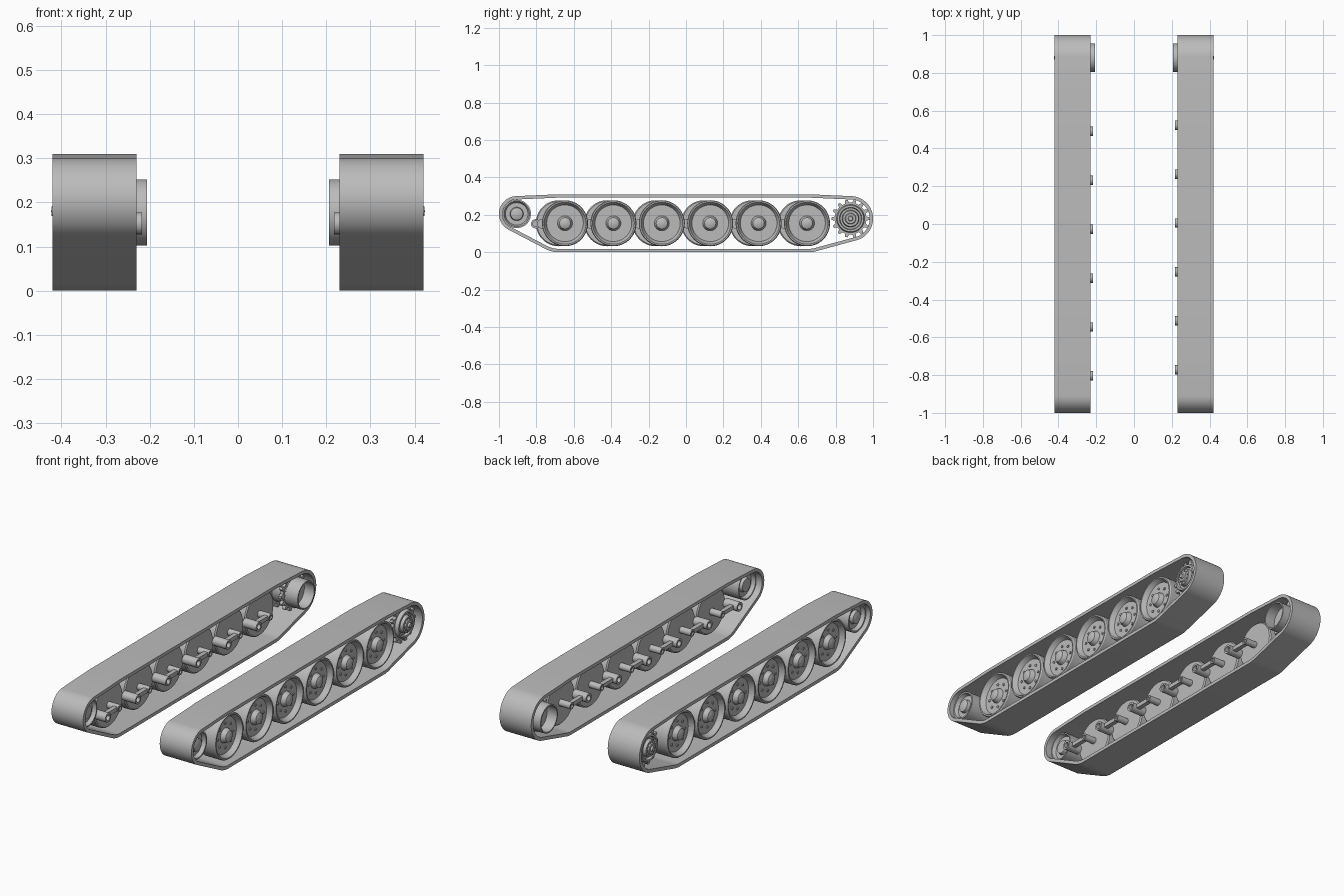
import bpy, bmesh, math
from mathutils import Vector

if "Cube" in bpy.data.objects:
    bpy.data.objects.remove(bpy.data.objects["Cube"])

steel = bpy.data.materials.new("grey_steel")
steel.use_nodes = True
GREY = (0.5, 0.5, 0.5, 1)
steel.diffuse_color = GREY
steel.node_tree.nodes["Principled BSDF"].inputs["Base Color"].default_value = GREY


def finish(name, bm, side, smooth=True):
    """Mirror to the wanted side, fix normals and link the object."""
    bmesh.ops.remove_doubles(bm, verts=bm.verts, dist=1e-5)
    for v in bm.verts:
        v.co.x *= side
    bmesh.ops.recalc_face_normals(bm, faces=bm.faces)
    me = bpy.data.meshes.new(name)
    bm.to_mesh(me)
    bm.free()
    me.materials.append(steel)
    ob = bpy.data.objects.new(name, me)
    bpy.context.collection.objects.link(ob)
    if smooth:
        bpy.ops.object.select_all(action='DESELECT')
        ob.select_set(True)
        bpy.context.view_layer.objects.active = ob
        bpy.ops.object.shade_smooth_by_angle(angle=math.radians(30))
    return ob


def lathe(bm, profile, y, z, steps=40):
    """Revolve (x, radius) points around an axle parallel to x."""
    verts = [bm.verts.new((x, y, z + r)) for x, r in profile]
    edges = [bm.edges.new(p) for p in zip(verts, verts[1:])]
    bmesh.ops.spin(bm, geom=verts + edges, cent=(0, y, z), axis=(1, 0, 0),
                   angle=math.tau, steps=steps, use_merge=True)
    bmesh.ops.remove_doubles(bm, verts=bm.verts, dist=1e-5)


def loop_prism(bm, outer, inner, x0, x1):
    """Closed band between two (y, z) outlines, extruded along x."""
    rings = [[bm.verts.new((x, y, z)) for y, z in pts]
             for pts, x in ((outer, x0), (outer, x1), (inner, x1), (inner, x0))]
    n = len(outer)
    for a, b in zip(rings, rings[1:] + rings[:1]):
        for i in range(n):
            j = (i + 1) % n
            bm.faces.new((a[i], a[j], b[j], b[i]))


def bolts(bm, y, z, x0, x1, ring, count, r):
    for i in range(count):
        a = math.tau * i / count
        lathe(bm, [(x0, 0), (x0, r), (x1, r), (x1, 0)],
              y + ring * math.cos(a), z + ring * math.sin(a), 8)


IDLER = (-0.905, 0.205)
DRIVE = (0.88, 0.18)
X_IN, X_OUT = 0.23, 0.42
# circles the belt wraps around: centre y, centre z, radius
WRAP = [(*IDLER, 0.095), (*DRIVE, 0.12), (-0.68, 0.155, 0.155), (0.655, 0.155, 0.155)]


def wrap_outline(inset, count=144):
    pts = []
    for i in range(count):
        a = math.tau * (i + 0.5) / count
        d = Vector((math.cos(a), math.sin(a)))
        y, z, r = max(WRAP, key=lambda c: c[0] * d.x + c[1] * d.y + c[2])
        pts.append((y + (r - inset) * d.x, z + (r - inset) * d.y))
    return pts


def gear_outline(root, tip, teeth):
    pts = []
    for i in range(teeth):
        for f, r in ((-0.30, root), (-0.14, tip), (0.14, tip), (0.30, root)):
            a = math.tau * (i + f) / teeth
            pts.append((DRIVE[0] + r * math.cos(a), DRIVE[1] + r * math.sin(a)))
    return pts


def road_wheel(name, y, z, side):
    bm = bmesh.new()
    lathe(bm, [(0.30, 0), (0.30, 0.117), (0.306, 0.123), (0.396, 0.123), (0.402, 0.119),
               (0.402, 0.112), (0.375, 0.098), (0.375, 0.040), (0.388, 0.036),
               (0.400, 0.030), (0.406, 0.016), (0.408, 0)], y, z, 48)
    bolts(bm, y, z, 0.374, 0.380, 0.066, 8, 0.007)
    finish(name, bm, side)


def swing_arm(name, y0, y1, z, side):
    bm = bmesh.new()
    # hollow pivot stub, axle pin and the bar joining them
    lathe(bm, [(0.30, 0), (0.30, 0.025), (0.217, 0.025), (0.217, 0.015),
               (0.235, 0.015), (0.235, 0)], y0, z, 16)
    lathe(bm, [(0.31, 0), (0.31, 0.018), (0.232, 0.018), (0.232, 0.010),
               (0.240, 0.010), (0.240, 0)], y1, z, 16)
    bar = bmesh.ops.create_cube(bm, size=1)["verts"]
    for v in bar:
        v.co = Vector((0.25 + v.co.x * 0.024, (y0 + y1) / 2 + v.co.y * (y1 - y0 - 0.03),
                       z + v.co.z * 0.022))
    finish(name, bm, side)


def track(label, side, shift):
    # belt
    bm = bmesh.new()
    loop_prism(bm, wrap_outline(0), wrap_outline(0.018), X_IN, X_OUT)
    finish(label + "_belt", bm, side)

    # road wheels with trailing arms
    for i in range(6):
        y = -0.647 + i * 0.2588 + shift
        road_wheel(f"{label}_road_wheel_{i + 1}", y, 0.155, side)
        swing_arm(f"{label}_swing_arm_{i + 1}", y - 0.124, y, 0.152, side)

    # front idler
    bm = bmesh.new()
    lathe(bm, [(0.27, 0), (0.27, 0.035), (0.285, 0.040), (0.285, 0.062), (0.265, 0.070),
               (0.265, 0.076), (0.395, 0.076), (0.395, 0.068), (0.375, 0.060),
               (0.375, 0.036), (0.393, 0.033), (0.399, 0.018), (0.40, 0)], *IDLER)
    finish(label + "_idler_wheel", bm, side)

    # drive sprocket: drum, two toothed rings, bolted hub
    bm = bmesh.new()
    lathe(bm, [(0.28, 0), (0.28, 0.075), (0.385, 0.075), (0.398, 0.070), (0.398, 0.060),
               (0.385, 0.056), (0.385, 0.046), (0.405, 0.042), (0.405, 0.030),
               (0.412, 0.026), (0.412, 0.014), (0.422, 0.011), (0.423, 0)], *DRIVE)
    bolts(bm, *DRIVE, 0.404, 0.409, 0.035, 10, 0.004)
    finish(label + "_sprocket_hub", bm, side)
    for place, x in (("inner", 0.285), ("outer", 0.36)):
        bm = bmesh.new()
        loop_prism(bm, gear_outline(0.085, 0.102, 14), gear_outline(0.07, 0.07, 14),
                   x, x + 0.018)
        finish(f"{label}_{place}_sprocket_teeth", bm, side, False)

    # open final drive collar facing the hull
    bm = bmesh.new()
    lathe(bm, [(0.285, 0), (0.285, 0.075), (0.206, 0.075), (0.206, 0.068),
               (0.265, 0.068), (0.265, 0)], DRIVE[0], 0.177)
    finish(label + "_final_drive_collar", bm, side)


track("left", 1, 0.0)
track("right", -1, -0.033)
